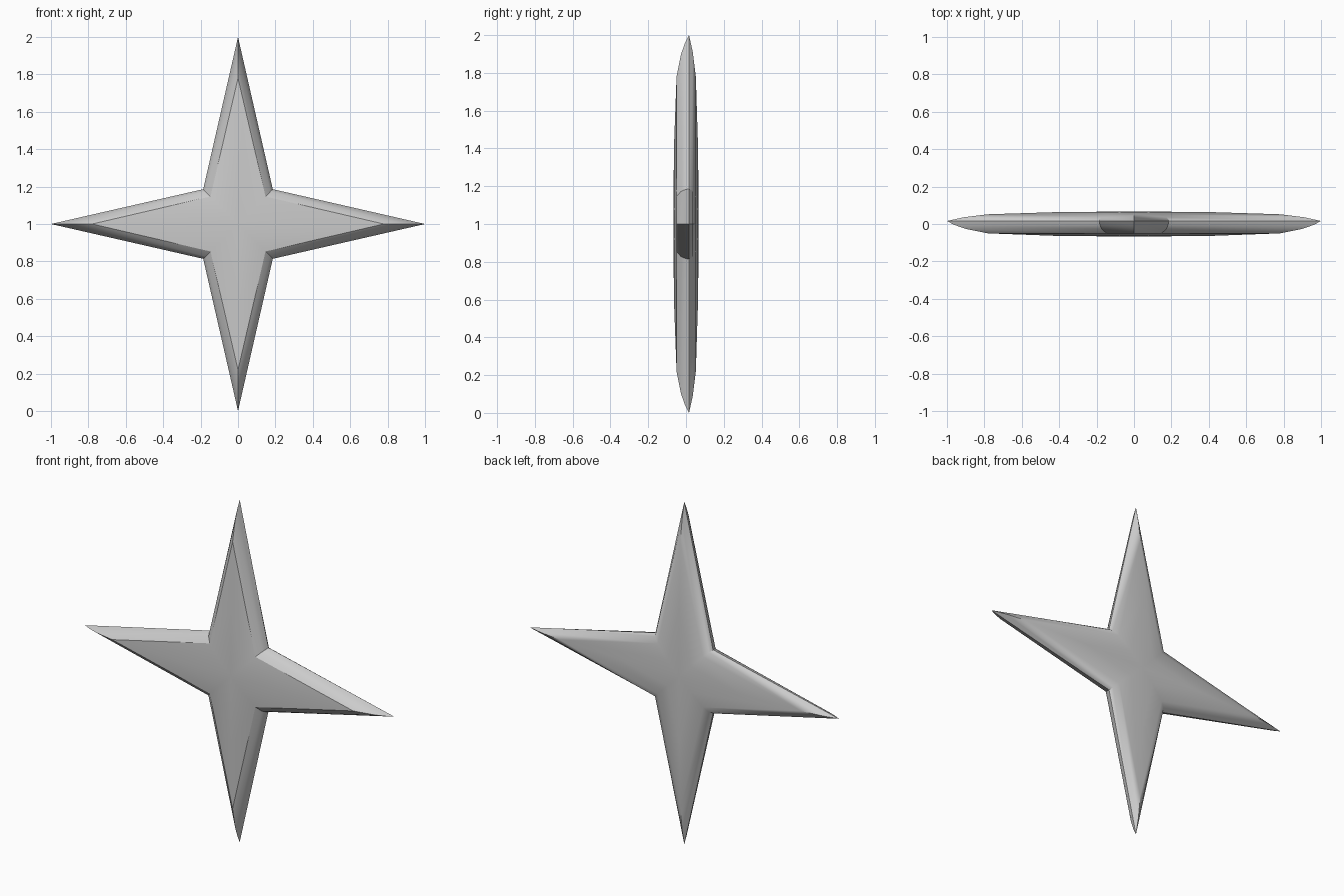
import bpy, bmesh
from math import sin, cos, pi, sqrt

if "Cube" in bpy.data.objects:
    bpy.data.objects.remove(bpy.data.objects["Cube"])

# (tip radius, notch x/z offset, y depth) rings from front to back
RINGS = [
    (0.40, 0.075, -0.064),
    (0.78, 0.147, -0.050),   # front face border
    (0.90, 0.173, -0.026),
    (0.96, 0.182, -0.005),
    (1.00, 0.186, 0.016),    # sharp outer edge
    (0.91, 0.175, 0.036),
    (0.78, 0.147, 0.052),    # back face border
    (0.40, 0.075, 0.064),
]
CENTRE_Z = 1.0
DEPTH = 0.067


def star_ring(bm, tip, notch, y):
    verts = []
    for i in range(8):
        r = tip if i % 2 == 0 else notch * sqrt(2)
        a = i * pi / 4
        verts.append(bm.verts.new((r * cos(a), y, CENTRE_Z + r * sin(a))))
    return verts


# Four-pointed star: lofted rings closed by shallow domed centres
bm = bmesh.new()
rings = [star_ring(bm, *r) for r in RINGS]
for a, b in zip(rings, rings[1:]):
    for i in range(8):
        j = (i + 1) % 8
        bm.faces.new((a[i], a[j], b[j], b[i]))
for ring, y in ((rings[0], -DEPTH), (rings[-1], DEPTH)):
    centre = bm.verts.new((0, y, CENTRE_Z))
    for i in range(8):
        bm.faces.new((centre, ring[i], ring[(i + 1) % 8]))
bmesh.ops.recalc_face_normals(bm, faces=bm.faces)

mesh = bpy.data.meshes.new("four_pointed_star")
bm.to_mesh(mesh)
bm.free()
star = bpy.data.objects.new("four_pointed_star", mesh)
bpy.context.collection.objects.link(star)

# Smooth dome and bevel, crisp borders
bpy.context.view_layer.objects.active = star
star.select_set(True)
bpy.ops.object.shade_smooth_by_angle(angle=0.5)
